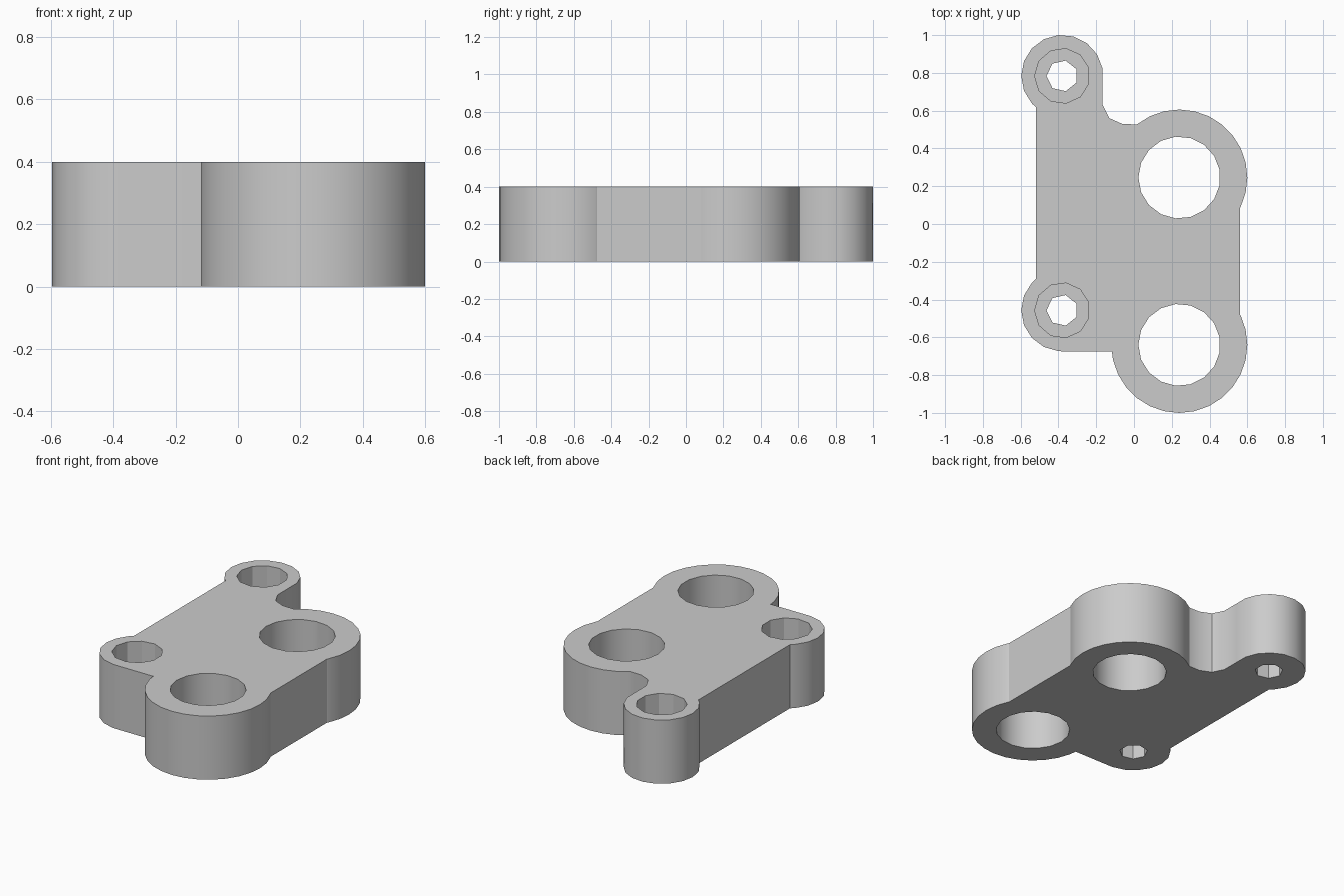
import bpy, bmesh
from math import cos, sin, radians, ceil, floor

if "Cube" in bpy.data.objects:
    bpy.data.objects.remove(bpy.data.objects["Cube"], do_unlink=True)

HEIGHT = 0.4
BORE_FLOOR = 0.18
RINGS = [(0.24, 0.246), (0.24, -0.64)]        # large through holes
BOSSES = [(-0.38, 0.784), (-0.38, -0.457)]    # counterbored screw holes

grey = bpy.data.materials.new("light grey")
grey.use_nodes = True
grey.diffuse_color = (0.6, 0.6, 0.6, 1)
grey.node_tree.nodes["Principled BSDF"].inputs["Base Color"].default_value = (0.6, 0.6, 0.6, 1)


def arc(centre, radius, sides, start=0, end=359.9):
    """Corners of a regular polygon, pointing to -x, between two angles."""
    step = 360 / sides
    first = ceil((start - 180) / step - 0.01)
    last = floor((end - 180) / step + 0.01)
    angles = [radians(180 + k * step) for k in range(first, last + 1)]
    return [(centre[0] + radius * cos(a), centre[1] + radius * sin(a)) for a in angles]


def prism(name, points, low, high):
    """Extrude a closed profile from low to high."""
    bm = bmesh.new()
    base = bm.faces.new([bm.verts.new((x, y, low)) for x, y in points])
    top = bmesh.ops.extrude_face_region(bm, geom=[base], use_keep_orig=True)["geom"]
    bmesh.ops.translate(bm, vec=(0, 0, high - low),
                        verts=[v for v in top if isinstance(v, bmesh.types.BMVert)])
    bmesh.ops.recalc_face_normals(bm, faces=bm.faces)
    mesh = bpy.data.meshes.new(name)
    bm.to_mesh(mesh)
    bm.free()
    mesh.materials.append(grey)
    obj = bpy.data.objects.new(name, mesh)
    bpy.context.collection.objects.link(obj)
    return obj


# Plate outline, counter-clockwise from the front ring
outline = [(-0.117, -0.674)]
outline += arc(RINGS[1], 0.36, 28, 190, 386)
outline += [(0.56, -0.477), (0.56, 0.083)]
outline += arc(RINGS[0], 0.36, 28, -26, 129)
outline += [(-0.06, 0.529), (-0.13, 0.56), (-0.166, 0.63)]   # inner fillet
outline += arc(BOSSES[0], 0.217, 17, -11, 223)
outline += [(-0.519, 0.618), (-0.519, -0.29)]
outline += arc(BOSSES[1], 0.217, 17, 135, 266)
outline += [(-0.38, -0.674)]
plate = prism("mounting_plate", outline, 0, HEIGHT)

# Cutters for the large holes, screw holes and counterbores
cutters = [prism("ring_hole_cutter", arc(c, 0.217, 17), -0.1, HEIGHT + 0.1) for c in RINGS]
cutters += [prism("screw_hole_cutter", arc(c, 0.083, 7), -0.1, HEIGHT + 0.1) for c in BOSSES]
cutters += [prism("counterbore_cutter", arc(c, 0.146, 11), BORE_FLOOR, HEIGHT + 0.1) for c in BOSSES]

bpy.ops.object.select_all(action="DESELECT")
plate.select_set(True)
bpy.context.view_layer.objects.active = plate
for cutter in cutters:
    cutter.hide_render = True
    cut = plate.modifiers.new("hole", "BOOLEAN")
    cut.operation = "DIFFERENCE"
    cut.solver = "EXACT"
    cut.object = cutter
    bpy.ops.object.modifier_apply(modifier=cut.name)
    bpy.data.objects.remove(cutter, do_unlink=True)

bpy.ops.object.shade_smooth_by_angle(angle=radians(30))
